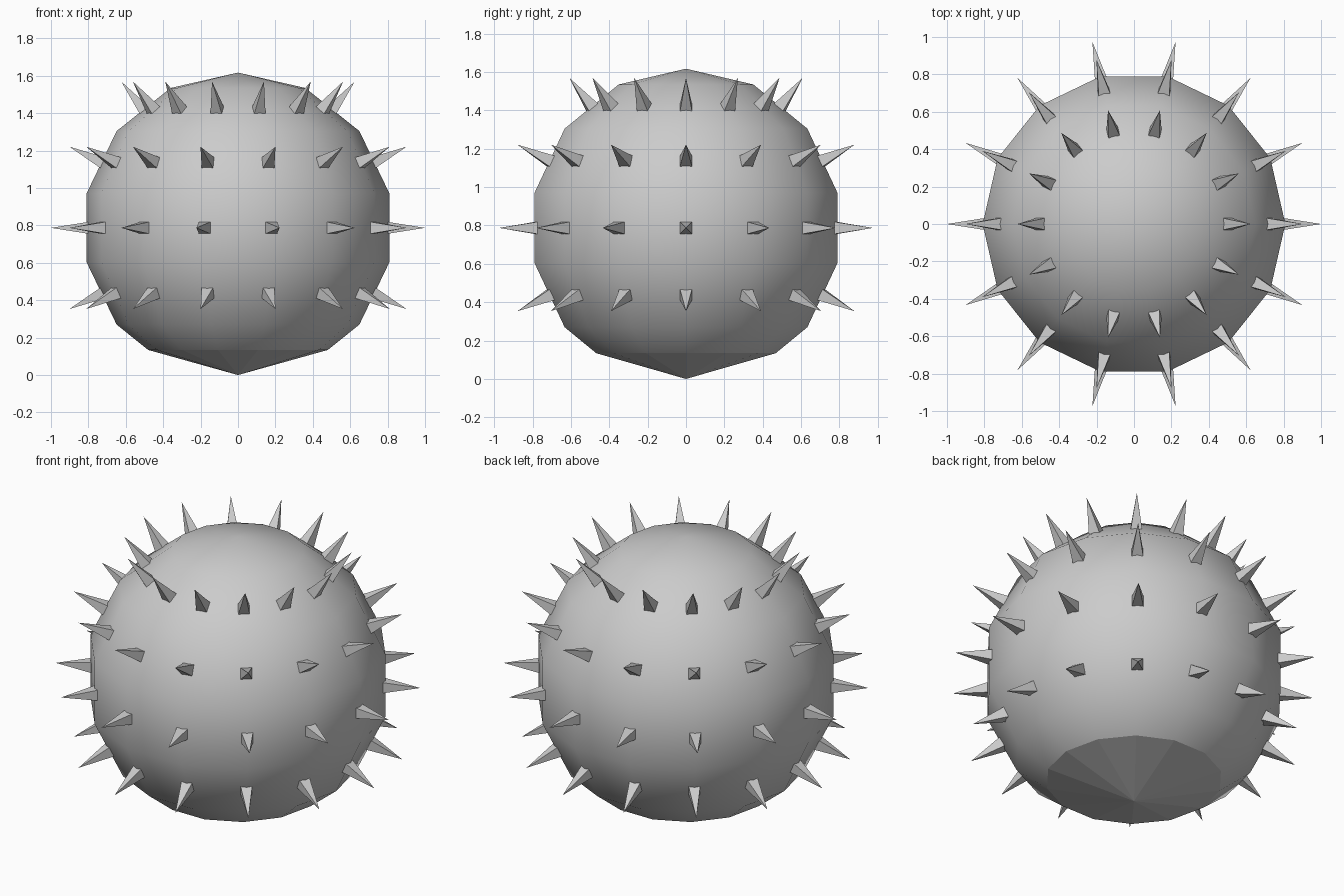
import bpy
import bmesh
import math
from mathutils import Matrix, Vector

cube = bpy.data.objects.get("Cube")
if cube:
    bpy.data.objects.remove(cube, do_unlink=True)

SEGMENTS, RINGS = 14, 7
STEP = 2 * math.pi / SEGMENTS
RADIUS = 0.83
CENTRE = Vector((0, 0, 0.787))

# One plain grey for everything
grey = bpy.data.materials.new("grey")
grey.use_nodes = True
colour = (0.6, 0.6, 0.6, 1)
grey.diffuse_color = colour
grey.node_tree.nodes["Principled BSDF"].inputs["Base Color"].default_value = colour


def add_object(name, bm):
    mesh = bpy.data.meshes.new(name)
    bm.to_mesh(mesh)
    bm.free()
    mesh.materials.append(grey)
    obj = bpy.data.objects.new(name, mesh)
    bpy.context.collection.objects.link(obj)
    return obj


# Body: coarse smooth sphere with a blunt, faceted underside
bm = bmesh.new()
bmesh.ops.create_uvsphere(bm, u_segments=SEGMENTS, v_segments=RINGS, radius=RADIUS,
                          matrix=Matrix.Rotation(STEP / 2, 4, "Z"))
bmesh.ops.translate(bm, verts=bm.verts, vec=CENTRE)
pole = min(bm.verts, key=lambda v: v.co.z)
pole.co.z = 0
rim = [e.other_vert(pole) for e in pole.link_edges]
for v in rim:
    flat = Vector((v.co.x, v.co.y, 0)).normalized() * 0.48
    v.co = flat + Vector((0, 0, 0.134))
for f in bm.faces:
    f.smooth = pole not in f.verts
for e in bm.edges:
    if e.verts[0] in rim and e.verts[1] in rim:
        e.smooth = False
add_object("body", bm)

# Spikes: square pyramids pointing out of the body in four rows
ROOT, TIP, HALF_WIDTH = 0.76, 1.0, 0.038
bm = bmesh.new()
for row in range(-1, 3):
    for i in range(SEGMENTS):
        turn = (Matrix.Translation(CENTRE)
                @ Matrix.Rotation(i * STEP, 4, "Z")
                @ Matrix.Rotation(math.pi / 2 - row * STEP, 4, "Y")
                @ Matrix.Translation((0, 0, (ROOT + TIP) / 2))
                @ Matrix.Rotation(math.pi / 4, 4, "Z"))
        bmesh.ops.create_cone(bm, cap_ends=True, segments=4,
                              radius1=HALF_WIDTH * math.sqrt(2), radius2=0,
                              depth=TIP - ROOT, matrix=turn)
add_object("spikes", bm)
